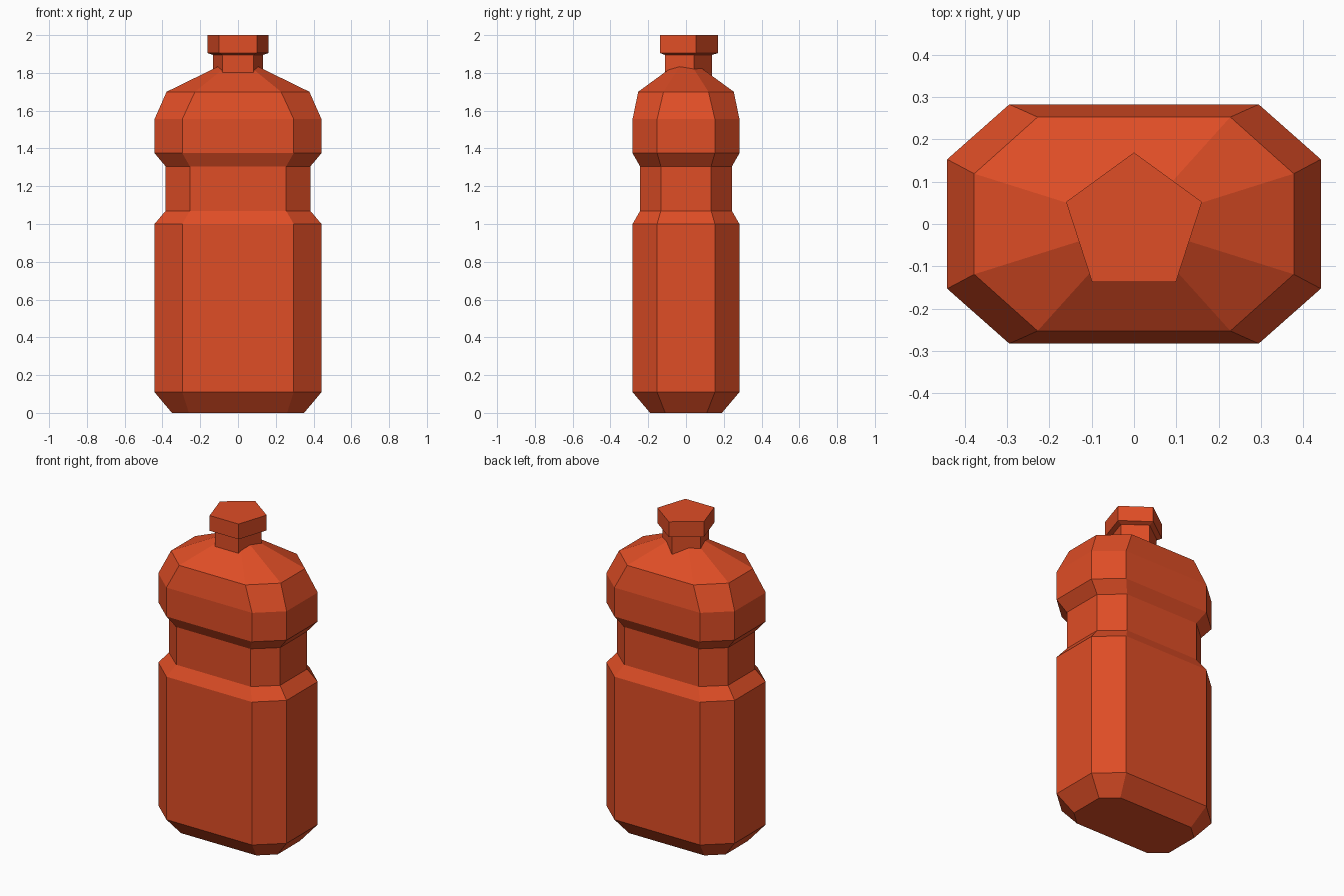
import bpy, bmesh, math

cube = bpy.data.objects.get("Cube")
if cube:
    bpy.data.objects.remove(cube, do_unlink=True)

COLOUR = (0.74, 0.075, 0.019, 1)
mat = bpy.data.materials.new("orange_red_plastic")
mat.diffuse_color = COLOUR
mat.use_nodes = True
mat.node_tree.nodes["Principled BSDF"].inputs["Base Color"].default_value = COLOUR


def loft(name, rings, apex=None):
    """Skin a stack of equal-sized rings, ending in a flat lid or a point."""
    bm = bmesh.new()
    loops = [[bm.verts.new(p) for p in ring] for ring in rings]
    n = len(loops[0])
    for low, high in zip(loops, loops[1:]):
        for i in range(n):
            j = (i + 1) % n
            bm.faces.new((low[i], low[j], high[j], high[i]))
    bm.faces.new(loops[0][::-1])
    if apex:
        tip = bm.verts.new(apex)
        for i in range(n):
            bm.faces.new((loops[-1][i], loops[-1][(i + 1) % n], tip))
    else:
        bm.faces.new(loops[-1])
    bmesh.ops.recalc_face_normals(bm, faces=bm.faces)
    mesh = bpy.data.meshes.new(name)
    bm.to_mesh(mesh)
    bm.free()
    mesh.materials.append(mat)
    obj = bpy.data.objects.new(name, mesh)
    bpy.context.collection.objects.link(obj)
    return obj


def octagon(size, z):
    """Rectangle with cut corners: half width, flat width, half depth, flat depth."""
    w, fw, d, fd = size
    quarter = [(w, fd), (fw, d)]
    half = quarter + [(-x, y) for x, y in reversed(quarter)]
    return [(x, y, z) for x, y in half + [(-x, -y) for x, y in half]]


def pentagon(r, z):
    """Five-sided ring with a corner at the back and a flat front."""
    angles = [math.pi / 2 + i * math.tau / 5 for i in range(5)]
    return [(r * math.cos(a), r * math.sin(a), z) for a in angles]


# Bottle body with chamfered base, grip groove and sloping shoulder
foot = (0.35, 0.26, 0.19, 0.11)
full = (0.442, 0.295, 0.283, 0.153)
grip = (0.383, 0.255, 0.243, 0.133)
shoulder = (0.378, 0.228, 0.253, 0.119)
body_rings = [(foot, 0), (full, 0.11), (full, 1.0), (grip, 1.07),
              (grip, 1.305), (full, 1.375), (full, 1.555), (shoulder, 1.7)]
loft("bottle_body", [octagon(s, z) for s, z in body_rings], apex=(0, 0, 1.885))

# Neck rising out of the shoulder, and the wider cap on top
loft("bottle_neck", [pentagon(0.138, 1.74), pentagon(0.138, 1.9)])
loft("bottle_cap", [pentagon(0.138, 1.895), pentagon(0.169, 1.905), pentagon(0.169, 2.0)])
